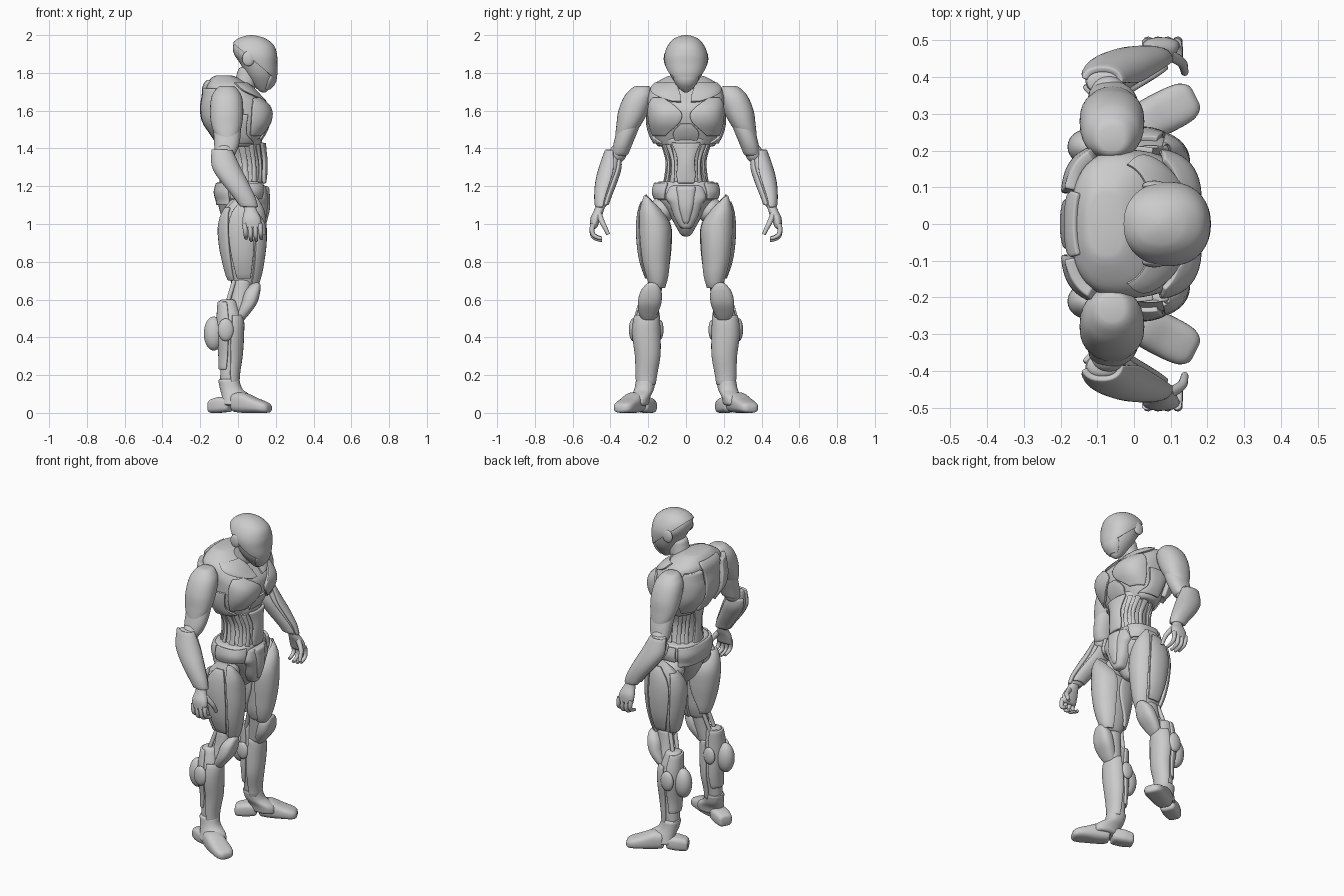
import bpy, math
from mathutils import Vector, Matrix


def sample(keys, z):
    """Smoothly interpolate rows whose first entry is the height."""
    n = len(keys)
    i = max(k for k in range(n - 1) if keys[k][0] <= z + 1e-9 or k == 0)
    h = keys[i + 1][0] - keys[i][0]
    t = min(max((z - keys[i][0]) / h, 0), 1)

    def slope(k, c):
        a, b = max(k - 1, 0), min(k + 1, n - 1)
        return (keys[b][c] - keys[a][c]) / (keys[b][0] - keys[a][0])
    return [(2*t**3 - 3*t*t + 1) * keys[i][c] + (t**3 - 2*t*t + t) * h * slope(i, c)
            + (3*t*t - 2*t**3) * keys[i + 1][c] + (t**3 - t*t) * h * slope(i + 1, c)
            for c in range(1, len(keys[0]))]


def point(keys, z, a, off, p):
    cx, cy, rx, ry = sample(keys, z)
    c, s = math.cos(a), math.sin(a)
    return Vector((cx + math.copysign(abs(c) ** (2 / p), c) * max(rx + off, .004),
                   cy + math.copysign(abs(s) ** (2 / p), s) * max(ry + off, .004), z))


def finish(ob, mirror, thick=0, bevel=.005):
    if thick:
        m = ob.modifiers.new("thickness", 'SOLIDIFY')
        m.thickness, m.offset = thick, -1
        b = ob.modifiers.new("soft_edge", 'BEVEL')
        b.width, b.segments = bevel, 2
    if mirror:
        m = ob.modifiers.new("mirror", 'MIRROR')
        m.use_axis = (False, True, False)
        m.use_mirror_merge = False
    bpy.ops.object.select_all(action='DESELECT')
    ob.select_set(True)
    bpy.context.view_layer.objects.active = ob
    bpy.ops.object.shade_smooth_by_angle(angle=math.radians(40))
    return ob


def make(name, verts, faces, mirror=False, thick=0):
    me = bpy.data.meshes.new(name)
    me.from_pydata([tuple(v) for v in verts], [], faces)
    ob = bpy.data.objects.new(name, me)
    bpy.context.collection.objects.link(ob)
    return finish(ob, mirror, thick)


def loft(name, keys, mirror=False, off=0, p=2.2, M=None, n=32):
    """Closed body through rows (z, cx, cy, rx, ry) with rounded ends."""
    z0, z1 = keys[0][0], keys[-1][0]
    e = min(.012, (z1 - z0) * .1)
    rows = [(z0, -.012), (z0 + e * .3, -.004)]
    m = 5 * len(keys)
    rows += [(z0 + e + (z1 - z0 - 2 * e) * i / m, 0) for i in range(m + 1)]
    rows += [(z1 - e * .3, -.004), (z1, -.012)]
    verts = [point(keys, z, 2 * math.pi * j / n, off + o, p) for z, o in rows for j in range(n)]
    if M:
        verts = [M @ v for v in verts]
    faces = [(i*n + j, i*n + (j+1) % n, (i+1)*n + (j+1) % n, (i+1)*n + j)
             for i in range(len(rows) - 1) for j in range(n)]
    faces += [tuple(reversed(range(n))), tuple(range((len(rows) - 1) * n, len(rows) * n))]
    return make(name, verts, faces, mirror)


def plate(name, keys, limits, mirror=False, off=.004, puff=.006, thick=.018, p=2.2, n=14):
    """Armour plate lying on a loft; limits are rows (z, angle from, angle to)."""
    z0, z1 = limits[0][0], limits[-1][0]
    verts = []
    for i in range(n + 1):
        z = z0 + (z1 - z0) * i / n
        a, b = sample(limits, z)
        for j in range(n + 1):
            bulge = puff * math.sin(math.pi * i / n) * math.sin(math.pi * j / n)
            verts.append(point(keys, z, math.radians(a + (b - a) * j / n), off + bulge, p))
    w = n + 1
    faces = [(i*w + j, i*w + j + 1, (i+1)*w + j + 1, (i+1)*w + j) for i in range(n) for j in range(n)]
    return make(name, verts, faces, mirror, thick)


def ball(name, loc, r, mirror=False, rot=(0, 0, 0)):
    bpy.ops.mesh.primitive_uv_sphere_add(segments=28, ring_count=16)
    ob = bpy.context.object
    ob.name = name
    M = Matrix.Translation(loc) @ Matrix.Rotation(rot[2], 4, 'Z') @ Matrix.Rotation(rot[1], 4, 'Y')
    ob.data.transform(M @ Matrix.Diagonal((*r, 1)))
    return finish(ob, mirror)


def tube(name, pts, r0, r1, mirror=True):
    cu = bpy.data.curves.new(name, 'CURVE')
    cu.dimensions, cu.bevel_depth, cu.bevel_resolution, cu.use_fill_caps = '3D', 1, 3, True
    sp = cu.splines.new('NURBS')
    sp.points.add(len(pts) - 1)
    sp.use_endpoint_u, sp.order_u = True, 3
    for i, q in enumerate(pts):
        sp.points[i].co = (*q, 1)
        sp.points[i].radius = r0 + (r1 - r0) * i / (len(pts) - 1)
    ob = bpy.data.objects.new(name, cu)
    bpy.context.collection.objects.link(ob)
    bpy.ops.object.select_all(action='DESELECT')
    ob.select_set(True)
    bpy.context.view_layer.objects.active = ob
    bpy.ops.object.convert(target='MESH')
    return finish(bpy.context.object, mirror)


# Head: skull, tilted helmet shell, chin mask, ear discs, neck
head = [(1.695, .135, 0, .02, .02), (1.74, .13, 0, .06, .058), (1.79, .12, 0, .085, .09),
        (1.85, .105, 0, .10, .108), (1.90, .088, 0, .115, .11), (1.95, .077, 0, .107, .09),
        (1.985, .072, 0, .065, .056), (2.0, .07, 0, .018, .018)]
loft("head", head, off=-.006)
rim = Vector((.2, 0, 1.765))
up = Vector((.195, 0, .23)).normalized()
import bmesh
helmet = loft("helmet", head, off=.003, n=48)
bm = bmesh.new()
bm.from_mesh(helmet.data)
bmesh.ops.bisect_plane(bm, geom=bm.verts[:] + bm.edges[:] + bm.faces[:], plane_co=rim, plane_no=up, clear_inner=True)
bm.to_mesh(helmet.data)
bm.free()
finish(helmet, False, .012, .003)
plate("chin_mask", head, [(1.71, -70, 70), (1.75, -65, 65), (1.785, -50, 50)], puff=.004, off=.002)
ball("ear_disc", (.055, .104, 1.875), (.033, .014, .04), True)
loft("neck", [(1.66, .0, 0, .07, .075), (1.74, .035, 0, .06, .06), (1.83, .06, 0, .055, .055)])

# Chest and back
chest = [(1.41, .0, 0, .10, .16), (1.47, .0, 0, .135, .185), (1.54, -.005, 0, .172, .202),
         (1.62, -.01, 0, .178, .208), (1.68, -.03, 0, .15, .208), (1.735, -.055, 0, .122, .185),
         (1.785, -.075, 0, .065, .105)]
loft("chest_core", chest, off=-.008, p=2.5, n=48)
plate("breast_plate", chest, [(1.465, 30, 66), (1.52, 9, 70), (1.58, 3, 70), (1.63, 12, 66), (1.67, 28, 52)],
      True, off=.008, puff=.016, p=2.5)
plate("sternum_plate", chest, [(1.43, -14, 14), (1.48, -16, 16), (1.53, -5, 5)], off=.004, p=2.5)
plate("collar_plate", chest, [(1.65, 4, 14), (1.70, 6, 60), (1.75, 12, 72)], True, p=2.5)
plate("side_rib_plate", chest, [(1.425, 45, 105), (1.47, 74, 108), (1.58, 76, 106)], True, off=.006, p=2.5)
plate("shoulder_blade", chest, [(1.45, 122, 155), (1.52, 112, 162), (1.64, 110, 162), (1.72, 116, 158)],
      True, off=.018, puff=.012, thick=.03, p=2.5)
plate("spine_plate", chest, [(1.43, 168, 192), (1.56, 167, 193), (1.70, 164, 196), (1.765, 150, 210)], off=.008, p=2.5)

# Abdomen with vertical struts
belly = [(1.18, .02, 0, .12, .135), (1.25, .028, 0, .115, .112), (1.33, .03, 0, .113, .103),
         (1.39, .025, 0, .115, .12), (1.46, .02, 0, .12, .15)]
loft("abdomen", belly, off=-.012)
plate("abdomen_plate", belly, [(1.215, -18, 18), (1.26, -24, 24), (1.36, -24, 24), (1.43, -32, 32)], off=.008)
for i, a in enumerate((33, 56, 80, 108, 132)):
    plate(f"abdomen_strut_{i}", belly, [(1.21, a - 3, a + 12), (1.30, a, a + 13), (1.42, a + 5, a + 20)], True, off=.0)
plate("lower_back_plate", belly, [(1.21, 158, 202), (1.32, 166, 194), (1.44, 160, 200)], off=.006)

# Hips
pelvis = [(.935, .03, 0, .03, .025), (.98, .025, 0, .075, .05), (1.05, .02, 0, .11, .09),
          (1.12, .018, 0, .125, .14), (1.17, .015, 0, .125, .15)]
loft("pelvis", pelvis)
belt = [(1.125, .015, 0, .13, .165), (1.17, .015, 0, .138, .172), (1.225, .015, 0, .13, .165)]
loft("belt_core", belt, off=-.012, p=2.6)
plate("belt_side", belt, [(1.13, 38, 108), (1.22, 30, 108)], True, p=2.6)
plate("belt_back", belt, [(1.10, 114, 246), (1.22, 114, 246)], p=2.6, off=0)
loft("groin_guard", [(.975, .10, 0, .035, .028), (1.03, .105, 0, .045, .06), (1.10, .11, 0, .05, .085),
                     (1.14, .11, 0, .05, .108), (1.205, .105, 0, .045, .088)], p=2.6)
loft("groin_ridge", [(1.0, .13, 0, .02, .015), (1.09, .14, 0, .03, .04), (1.20, .135, 0, .03, .055)], p=2.8)
ball("hip_joint", (.01, .13, 1.07), (.08, .07, .07), True)

# Thighs: core with front, outer and back plates
thigh = [(.655, .033, .152, .068, .042), (.72, .03, .155, .092, .064), (.80, .027, .163, .108, .08),
         (.90, .024, .166, .122, .09), (1.0, .022, .17, .124, .09), (1.08, .03, .19, .105, .062),
         (1.155, .045, .21, .05, .016)]
loft("thigh_core", thigh, True, off=-.014)
plate("thigh_front", thigh, [(.66, -70, 60), (.80, -74, 56), (1.0, -74, 58), (1.10, -50, 60), (1.15, 5, 50)], True, off=0)
plate("thigh_outer", thigh, [(.71, 68, 112), (.85, 62, 122), (1.05, 64, 122), (1.12, 72, 108)], True, off=0)
plate("thigh_back", thigh, [(.70, 130, 235), (.85, 128, 270), (1.0, 128, 265), (1.09, 140, 215)], True, off=0)

# Knees
loft("knee_joint", [(.5, -.01, .195, .045, .045), (.6, .01, .175, .045, .04), (.71, .025, .16, .05, .04)], True)
loft("knee_guard", [(.48, .0, .2, .022, .025), (.52, .025, .2, .032, .047), (.58, .058, .193, .042, .062),
                    (.645, .078, .185, .04, .055), (.69, .098, .178, .02, .026)], True, p=2.6)
for i, y in enumerate((.155, .2)):
    tube(f"knee_strut_{i}", [(-.06, y + .01, .56), (-.045, y, .62), (-.02, y - .015, .70)], .012, .012)

# Shins
shin = [(.13, -.05, .213, .058, .052), (.20, -.05, .21, .056, .057), (.30, -.043, .203, .06, .066),
        (.42, -.042, .21, .068, .074), (.50, -.042, .208, .07, .07), (.60, -.055, .195, .055, .055)]
loft("shin_core", shin, True, off=-.012)
plate("shin_front", shin, [(.15, -75, 75), (.22, -82, 82), (.36, -88, 88), (.52, -80, 80)], True, off=.002)
plate("calf_plate", shin, [(.23, 105, 255), (.38, 98, 262), (.59, 95, 265)], True, off=-.002)
ball("calf_pod", (-.128, .21, .42), (.053, .048, .09), True)
ball("shin_disc", (-.065, .28, .44), (.042, .022, .06), True)
ball("shin_disc_inner", (-.065, .137, .44), (.038, .018, .052), True)

# Feet, toes turned out
d = Vector((math.cos(math.radians(27)), math.sin(math.radians(27)), 0))
x, y = Vector((0, 0, 1)), d.cross(Vector((0, 0, 1)))
F = Matrix((x, y, d)).transposed().to_4x4()
F.translation = (-.122, .2, 0)
loft("heel", [(-.03, .034, 0, .034, .04), (.03, .042, 0, .042, .05), (.095, .045, 0, .038, .045)], True, p=3.2, M=F)
loft("toe_cap", [(.11, .055, 0, .049, .048), (.17, .054, 0, .054, .056), (.24, .04, 0, .04, .058),
                 (.295, .03, 0, .03, .053), (.325, .024, 0, .022, .036)], True, p=2.8, M=F)
loft("ankle", [(.04, .0, .252, .085, .055), (.085, -.005, .24, .08, .052), (.125, -.035, .222, .06, .052),
               (.18, -.05, .212, .056, .052)], True)

# Shoulders and upper arms
arm = [(1.36, -.07, .352, .052, .043), (1.42, -.06, .335, .066, .05), (1.50, -.057, .308, .072, .056),
       (1.62, -.06, .27, .065, .06)]
loft("upper_arm", arm, True)
loft("shoulder_cap", [(1.40, -.05, .35, .012, .025), (1.46, -.058, .33, .055, .045), (1.52, -.06, .305, .08, .064),
                      (1.60, -.06, .278, .088, .08), (1.68, -.06, .25, .078, .074), (1.73, -.06, .232, .045, .045)], True)
ball("elbow_joint", (-.07, .36, 1.375), (.05, .045, .05), True)

# Forearms
fore = [(1.085, .06, .447, .047, .034), (1.14, .033, .44, .058, .042), (1.22, -.018, .422, .07, .052),
        (1.30, -.063, .4, .075, .056), (1.395, -.088, .385, .056, .042)]
loft("forearm_core", fore, True, off=-.012)
plate("forearm_outer", fore, [(1.09, -10, 160), (1.25, -20, 175), (1.395, 0, 165)], True, off=.001)
plate("forearm_inner", fore, [(1.10, 185, 330), (1.22, 195, 320), (1.35, 200, 310)], True, off=0)

# Hands
loft("palm", [(.975, .075, .49, .05, .018), (1.03, .072, .479, .048, .027), (1.075, .066, .46, .033, .026),
              (1.11, .06, .45, .028, .022)], True)
for i in range(4):
    fx, drop = .035 + .027 * i, (.012, 0, 0, .01)[i]
    tube(f"finger_{i}", [(fx, .492, 1.0), (fx + .004, .502, .955 + drop), (fx + .006, .485, .92 + drop),
                         (fx + .008, .445, .913 + drop)], .0145, .009)
tube("thumb", [(.095, .46, 1.05), (.128, .445, 1.01), (.137, .425, .975), (.138, .412, .945)], .016, .01)
